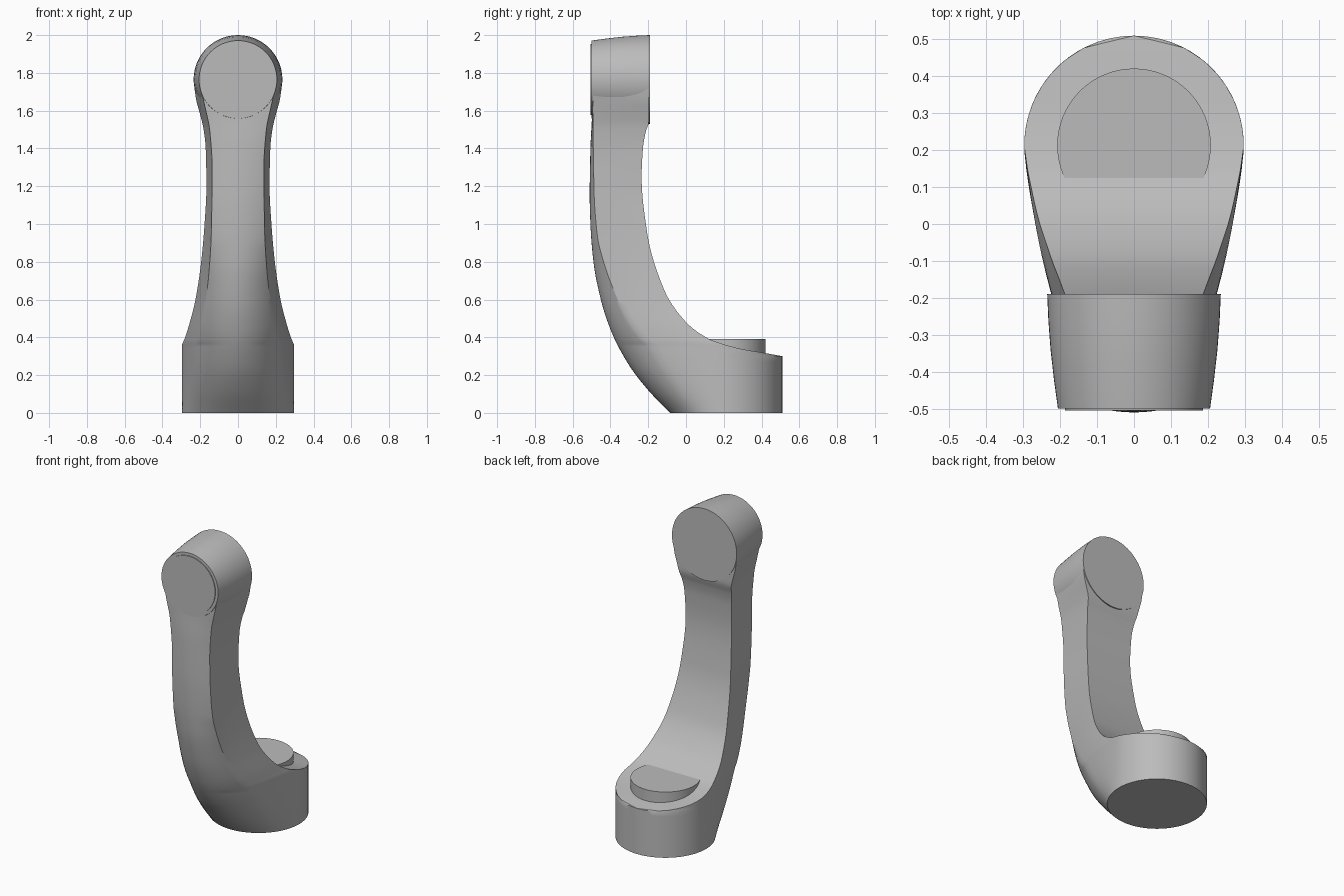
import bpy, bmesh, math

if "Cube" in bpy.data.objects:
    bpy.data.objects.remove(bpy.data.objects["Cube"])

grey = bpy.data.materials.new("machine_grey")
grey.use_nodes = True
COLOR = (0.5, 0.5, 0.5, 1)
grey.diffuse_color = COLOR
grey.node_tree.nodes["Principled BSDF"].inputs["Base Color"].default_value = COLOR


def smooth_curve(*pts):
    """Return a monotone cubic function through (z, value) points."""
    n = len(pts)
    sec = [(b[1] - a[1]) / (b[0] - a[0]) for a, b in zip(pts, pts[1:])]
    tan = [sec[0]]
    for a, b in zip(sec, sec[1:]):
        tan.append(2 * a * b / (a + b) if a * b > 0 else 0)
    tan.append(sec[-1])

    def f(z):
        if z <= pts[0][0]:
            return pts[0][1]
        if z >= pts[-1][0]:
            return pts[-1][1]
        i = max(k for k in range(n - 1) if pts[k][0] <= z)
        h = pts[i + 1][0] - pts[i][0]
        t = (z - pts[i][0]) / h
        return ((2 * t**3 - 3 * t**2 + 1) * pts[i][1] + (t**3 - 2 * t**2 + t) * h * tan[i]
                + (3 * t**2 - 2 * t**3) * pts[i + 1][1] + (t**3 - t**2) * h * tan[i + 1])
    return f


def finish(name, bm):
    bmesh.ops.remove_doubles(bm, verts=bm.verts, dist=0.0004)
    bmesh.ops.recalc_face_normals(bm, faces=bm.faces)
    mesh = bpy.data.meshes.new(name)
    bm.to_mesh(mesh)
    bm.free()
    mesh.materials.append(grey)
    obj = bpy.data.objects.new(name, mesh)
    bpy.context.collection.objects.link(obj)
    bpy.ops.object.select_all(action="DESELECT")
    obj.select_set(True)
    bpy.context.view_layer.objects.active = obj
    bpy.ops.object.shade_smooth_by_angle(angle=math.radians(30))
    return obj


def skin(name, rings):
    """Join closed rings of equal length and cap both ends."""
    bm = bmesh.new()
    rows = [[bm.verts.new(p) for p in ring] for ring in rings]
    for lo, hi in zip(rows, rows[1:]):
        for i in range(len(lo)):
            bm.faces.new((lo[i - 1], lo[i], hi[i], hi[i - 1]))
    bm.faces.new(rows[0])
    bm.faces.new(rows[-1])
    return finish(name, bm)


def lathe(name, center, axis, stations, sides=64):
    """Round part along y or z from (position, radius) stations."""
    rings = []
    for pos, r in stations:
        ring = []
        for i in range(sides):
            a = math.tau * i / sides
            u, v = center[0] + r * math.cos(a), center[1] + r * math.sin(a)
            ring.append((u, pos, v) if axis == "Y" else (u, v, pos))
        rings.append(ring)
    return skin(name, rings)


# Arm outlines by height
BASE_Y, BASE_R = 0.213, 0.297
HEAD_Z = 1.765
outer_y = smooth_curve((0, -0.084), (0.12, -0.2), (0.25, -0.3), (0.43, -0.395), (0.6, -0.451),
                       (0.8, -0.49), (1, -0.506), (1.15, -0.51), (1.4, -0.506), (1.6, -0.497), (1.8, -0.495))
inner_y = smooth_curve((0.3, 0.51), (0.32, 0.4), (0.337, 0.3), (0.36, 0.21), (0.39, 0.125), (0.48, 0),
                       (0.65, -0.115), (0.95, -0.205), (1.25, -0.235), (1.4, -0.228), (1.5, -0.21),
                       (1.54, -0.196), (1.8, -0.194))
half_width = smooth_curve((0.36, BASE_R), (0.4, 0.28), (0.48, 0.255), (0.6, 0.225), (0.8, 0.195), (1, 0.177),
                          (1.2, 0.167), (1.4, 0.171), (1.5, 0.182), (1.6, 0.206), (1.65, 0.22), (1.72, 0.231))
front_width = smooth_curve((0, 0.24), (0.4, 0.19), (0.7, 0.155), (1, 0.14), (1.3, 0.137), (1.5, 0.15),
                           (1.6, 0.17), (1.72, 0.198))
bulge = smooth_curve((0, 0.1), (0.6, 0.06), (1, 0.03), (1.4, 0.015), (1.6, 0.003))
squareness = smooth_curve((0, 0), (0.4, 0.45), (0.9, 1))


def arm_section(z, back_steps=14, steps=20, side=8):
    """Rounded foot section that turns into a flat-sided bar."""
    yo, yi = outer_y(z), inner_y(z) if z >= 0.3 else 1
    w, wf, b = half_width(z), front_width(z), squareness(z)
    yc = min(BASE_Y, yi)
    ye = yo + bulge(z)
    half = []
    # rear arc, ended by the inner face
    start = math.asin(max(0, min(1, (yi - yc) / w)))
    for i in range(back_steps):
        a = start * (1 - i / back_steps)
        half.append((w * math.cos(a), yc + w * math.sin(a)))
    # side and front
    for i in range(steps + 1):
        a = math.pi / 2 * i / steps
        ex, ey = w * math.cos(a), yc - (yc - yo) * math.sin(a)
        if i <= side:
            t = i / side
            fx, fy = w + (wf - w) * t, yc + (ye - yc) * t
        else:
            t = 1 - (i - side) / (steps - side)
            fx, fy = wf * t, yo + (ye - yo) * t * t
        half.append((ex + (fx - ex) * b, ey + (fy - ey) * b))
    ring = half + [(-x, y) for x, y in reversed(half[:-1])]
    return [(x, y, z) for x, y in ring]


heights = ([0.03 * i for i in range(10)] + [0.3 + 0.006 * i for i in range(25)]
           + [0.45 + 0.025 * i for i in range(52)])
skin("curved_arm", [arm_section(z) for z in heights])

# Upper joint housing, with its round cover
lathe("upper_joint", (0, HEAD_Z), "Y", [(-0.5, 0.206), (-0.42, 0.217), (-0.34, 0.226), (-0.26, 0.232), (-0.19, 0.235)])
lathe("joint_cover", (0, HEAD_Z), "Y", [(-0.505, 0.187), (-0.499, 0.187)])

# Raised round boss on the foot
lathe("foot_boss", (0, BASE_Y), "Z", [(0.25, 0.208), (0.39, 0.208)])
